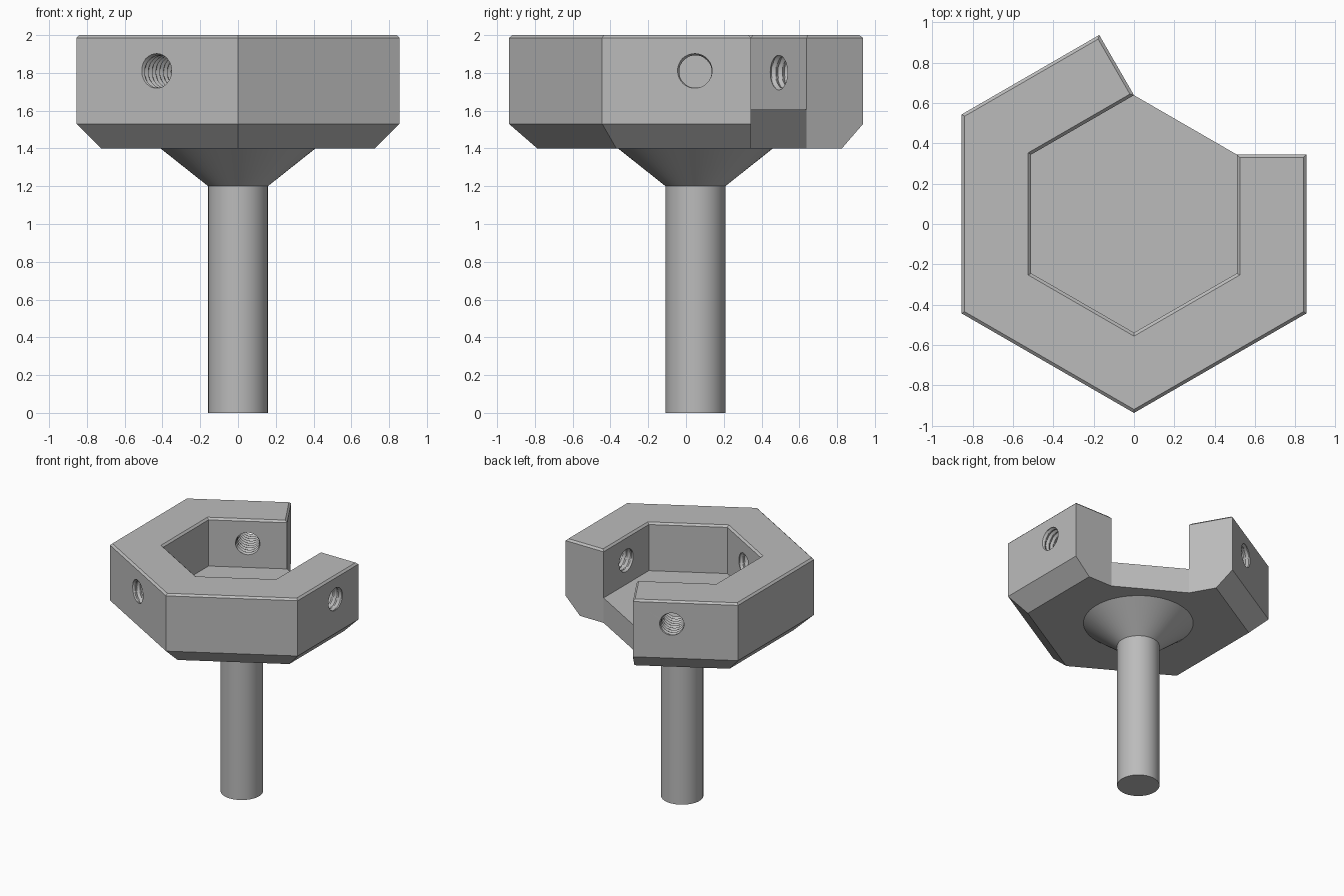
import bpy, bmesh, math
from mathutils import Matrix, Vector

if "Cube" in bpy.data.objects:
    bpy.data.objects.remove(bpy.data.objects["Cube"], do_unlink=True)

CY = 0.05                       # axis of the stem and hexagon
OUTER, INNER = 0.855, 0.51      # apothems of the holder wall
BOTTOM, FLOOR, TOP = 1.4, 1.605, 2.0
CHAMFER, EDGE = 0.13, 0.015
HOLE_Z = 1.807

grey = bpy.data.materials.new("plain_grey")
grey.use_nodes = True
grey.diffuse_color = (0.5, 0.5, 0.5, 1)
grey.node_tree.nodes["Principled BSDF"].inputs["Base Color"].default_value = (0.5, 0.5, 0.5, 1)


def make_object(name, bm):
    bmesh.ops.recalc_face_normals(bm, faces=bm.faces)
    mesh = bpy.data.meshes.new(name)
    bm.to_mesh(mesh)
    bm.free()
    mesh.materials.append(grey)
    obj = bpy.data.objects.new(name, mesh)
    bpy.context.collection.objects.link(obj)
    return obj


def activate(obj):
    bpy.ops.object.select_all(action='DESELECT')
    obj.select_set(True)
    bpy.context.view_layer.objects.active = obj


def polar(degrees, radius=1.0):
    a = math.radians(degrees)
    return Vector((math.cos(a), math.sin(a))) * radius


def bridge(bm, low, high):
    n = len(low)
    for i in range(n):
        j = (i + 1) % n
        bm.faces.new((low[i], low[j], high[j], high[i]))


def open_hexagon(outer, inner, inset):
    """Plan of the wall: eight outline points, then four inner corners."""
    c = math.cos(math.radians(30))
    end = INNER / c / 2 - inset
    corners = (-30, -90, -150, -210)

    def right_end(d):
        return polar(0, d) + polar(90, end)

    def left_end(d):
        return polar(120, d) + polar(30, end)

    return ([right_end(inner), right_end(outer)]
            + [polar(a, outer / c) for a in corners]
            + [left_end(outer), left_end(inner)]
            + [polar(a, inner / c) for a in reversed(corners)])


# Hexagonal holder: chamfered slab with an open wall on top
bm = bmesh.new()


def ring(z, outer, inner=INNER, inset=0.0, count=12):
    plan = open_hexagon(outer, inner, inset)[:count]
    return [bm.verts.new((p.x, p.y + CY, z)) for p in plan]


base = ring(BOTTOM, OUTER - CHAMFER, count=8)
shoulder = ring(BOTTOM + CHAMFER, OUTER, count=8)
floor = ring(FLOOR, OUTER)
rim = ring(TOP - EDGE, OUTER)
crown = ring(TOP, OUTER - EDGE, INNER + EDGE, EDGE)
bm.faces.new(base)
bridge(bm, base, shoulder)
bridge(bm, shoulder, floor[:8])
bm.faces.new([floor[0]] + floor[7:])
bridge(bm, floor, rim)
bridge(bm, rim, crown)
bm.faces.new(crown)
holder = make_object("hexagonal_holder", bm)


# Threaded screw holes through every second wall
def thread_cutter(angle, pitch=0.04, sides=32, steps=8):
    bm = bmesh.new()
    start, length = 0.42, 0.52
    rings = []
    for k in range(int(length / pitch * steps) + 1):
        x = k * pitch / steps
        loop = []
        for s in range(sides):
            phase = (x / pitch - s / sides) % 1.0
            r = 0.085 + 0.013 * (1 - abs(2 * phase - 1))
            a = math.tau * s / sides
            loop.append(bm.verts.new((start + x, r * math.cos(a), r * math.sin(a))))
        rings.append(loop)
    for low, high in zip(rings, rings[1:]):
        bridge(bm, low, high)
    bm.faces.new(rings[0])
    bm.faces.new(rings[-1])
    bmesh.ops.triangulate(bm, faces=bm.faces)
    obj = make_object("screw_hole_cutter", bm)
    obj.matrix_world = (Matrix.Translation((0, CY, HOLE_Z))
                        @ Matrix.Rotation(math.radians(angle), 4, 'Z'))
    obj.hide_render = True
    return obj


for angle in (0, 120, 240):
    cutter = thread_cutter(angle)
    cut = holder.modifiers.new("screw_hole", 'BOOLEAN')
    cut.operation = 'DIFFERENCE'
    cut.solver = 'EXACT'
    cut.object = cutter
    bpy.context.view_layer.update()
    activate(holder)
    bpy.ops.object.modifier_apply(modifier=cut.name)
    bpy.data.objects.remove(cutter, do_unlink=True)

# Round stem flaring into a cone under the holder
bm = bmesh.new()
loops = []
for radius, z in ((0.158, 0), (0.158, 1.2), (0.41, BOTTOM), (0.41, BOTTOM + 0.05)):
    points = [polar(360 * s / 64, radius) for s in range(64)]
    loops.append([bm.verts.new((p.x, p.y + CY, z)) for p in points])
for low, high in zip(loops, loops[1:]):
    bridge(bm, low, high)
bm.faces.new(loops[0])
bm.faces.new(loops[-1])
stem = make_object("flared_stem", bm)

for obj in (holder, stem):
    activate(obj)
    bpy.ops.object.shade_smooth_by_angle(angle=math.radians(20))
